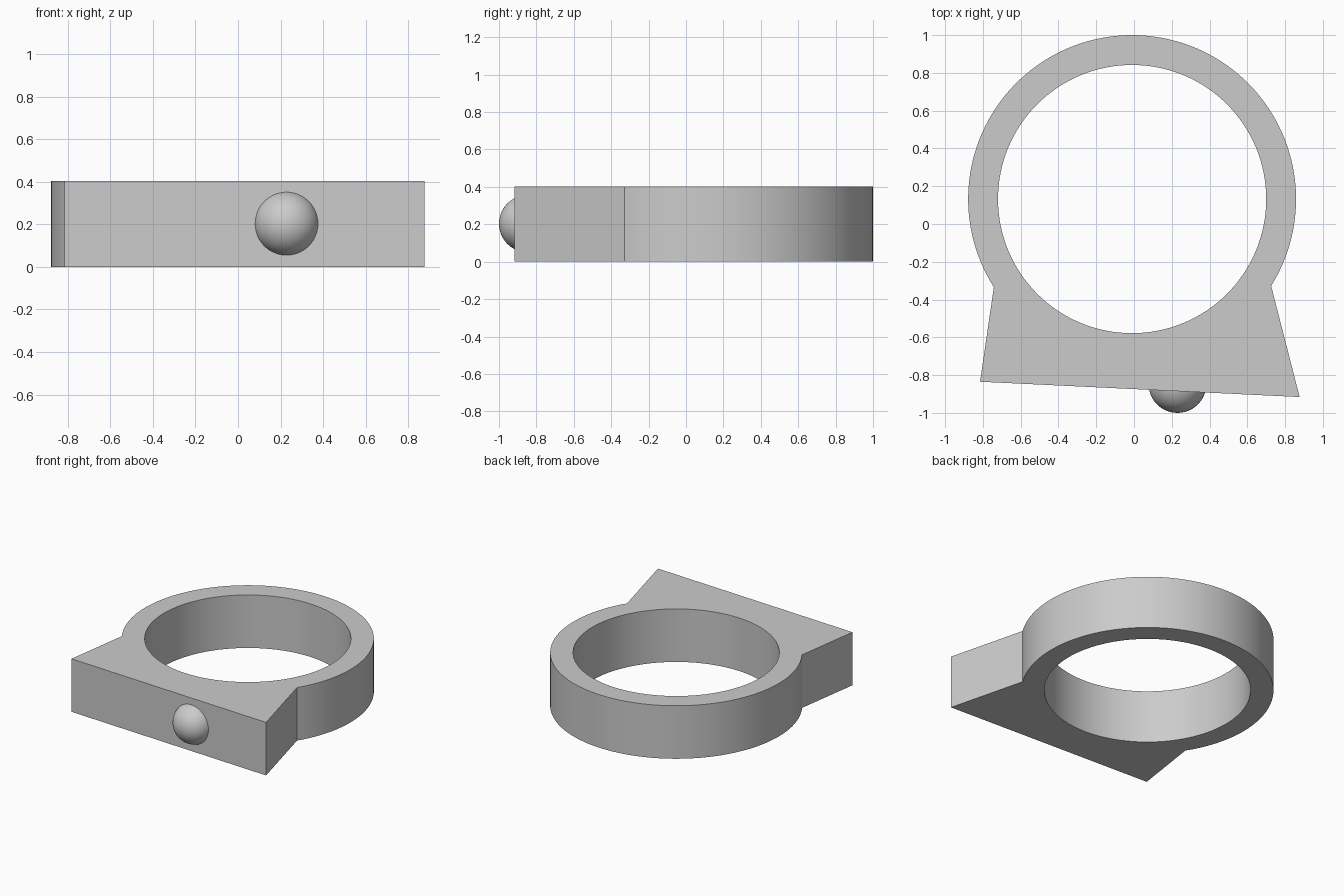
import bpy, bmesh, math
from mathutils import Vector

if "Cube" in bpy.data.objects:
    bpy.data.objects.remove(bpy.data.objects["Cube"], do_unlink=True)

CENTRE = Vector((-0.01, 0.132, 0))
OUTER, INNER, HEIGHT = 0.868, 0.71, 0.403
SEGMENTS = 128

grey = bpy.data.materials.new("light grey")
grey.use_nodes = True
grey.diffuse_color = (0.6, 0.6, 0.6, 1)
grey.node_tree.nodes["Principled BSDF"].inputs["Base Color"].default_value = grey.diffuse_color


def arc(radius, start, end, count):
    """Points on an arc round the ring centre, angles in degrees."""
    angles = [math.radians(start + (end - start) * i / count) for i in range(count + 1)]
    return [CENTRE + Vector((math.cos(a), math.sin(a), 0)) * radius for a in angles]


def add_loop(bm, points):
    verts = [bm.verts.new(p) for p in points]
    return [bm.edges.new((v, verts[i - 1])) for i, v in enumerate(verts)]


def finish(obj):
    obj.data.materials.append(grey)
    bpy.ops.object.select_all(action='DESELECT')
    obj.select_set(True)
    bpy.context.view_layer.objects.active = obj
    bpy.ops.object.shade_smooth_by_angle(angle=math.radians(25))


# Ring with a flared, slightly slanted front block
outline = arc(OUTER, -32, 212.5, 96)
outline += [Vector((-0.815, -0.835, 0)), Vector((0.877, -0.916, 0))]
hole = arc(INNER, 0, 360, SEGMENTS)[:-1]

bm = bmesh.new()
edges = add_loop(bm, outline) + add_loop(bm, hole)
bmesh.ops.triangle_fill(bm, use_beauty=True, edges=edges, normal=(0, 0, 1))
extruded = bmesh.ops.extrude_face_region(bm, geom=bm.faces[:], use_keep_orig=True)
top = [g for g in extruded["geom"] if isinstance(g, bmesh.types.BMVert)]
bmesh.ops.translate(bm, verts=top, vec=(0, 0, HEIGHT))
bmesh.ops.recalc_face_normals(bm, faces=bm.faces[:])
mesh = bpy.data.meshes.new("ring_body")
bm.to_mesh(mesh)
bm.free()
ring = bpy.data.objects.new("ring_body", mesh)
bpy.context.collection.objects.link(ring)
finish(ring)

# Round knob set into the front face
bpy.ops.mesh.primitive_uv_sphere_add(segments=48, ring_count=24, radius=0.153,
                                     location=(0.23, -0.847, 0.203))
knob = bpy.context.object
knob.name = "front_knob"
finish(knob)
